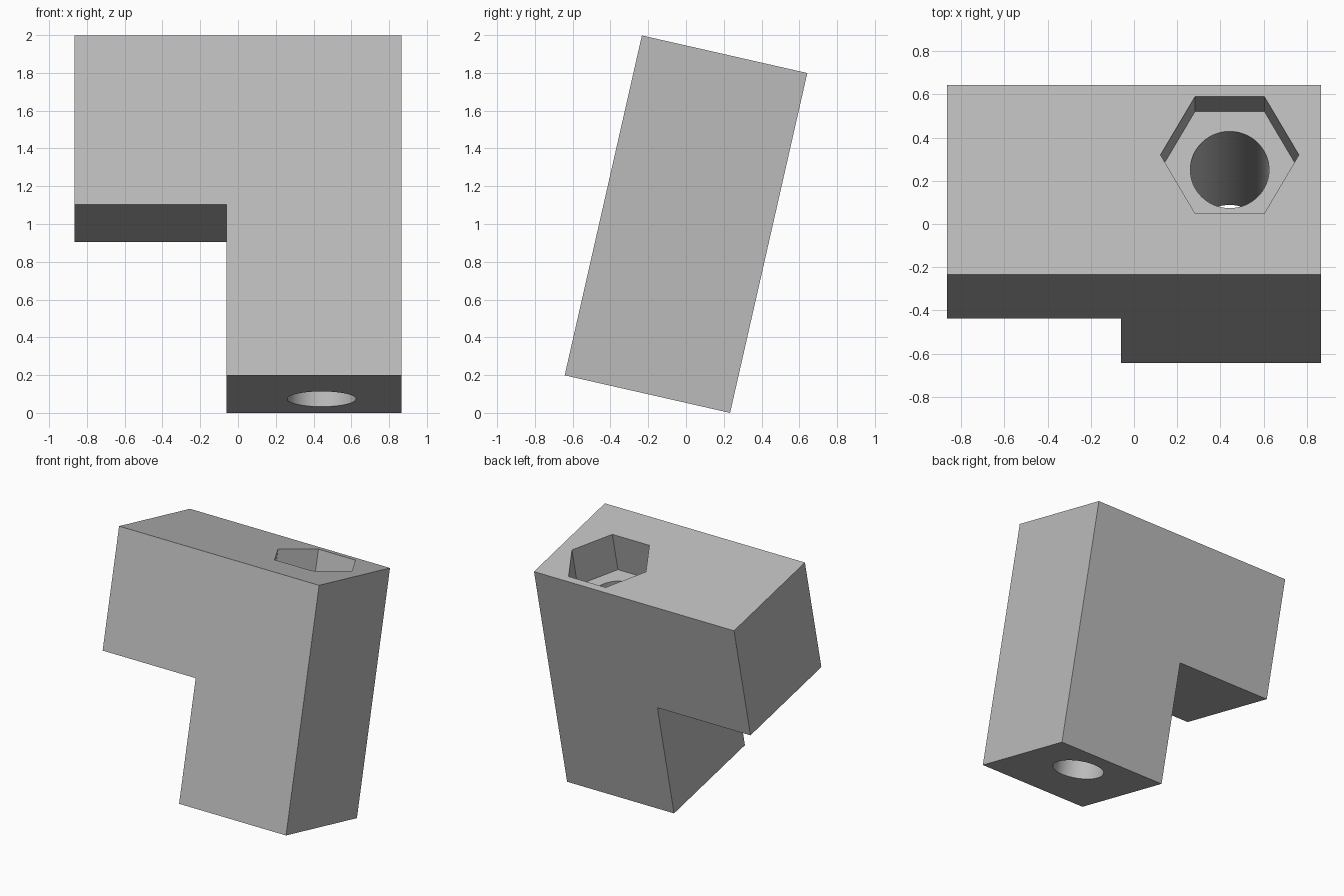
import bpy, bmesh, math
from mathutils import Matrix, Vector

cube = bpy.data.objects.get("Cube")
if cube:
    bpy.data.objects.remove(cube, do_unlink=True)

DEPTH, HEIGHT = 0.898, 1.845
HALF_X, NOTCH_X, NOTCH_Z = 0.865, -0.06, 0.927
HOLE_X, HOLE_Y = 0.4425, 0.118
POCKET_DEPTH = 0.31
TILT = math.radians(-12.8)

grey = bpy.data.materials.new("plain grey")
grey.use_nodes = True
colour = (0.5, 0.5, 0.5, 1)
grey.diffuse_color = colour
grey.node_tree.nodes["Principled BSDF"].inputs["Base Color"].default_value = colour


def add_object(name, bm):
    bmesh.ops.recalc_face_normals(bm, faces=bm.faces)
    mesh = bpy.data.meshes.new(name)
    bm.to_mesh(mesh)
    bm.free()
    mesh.materials.append(grey)
    obj = bpy.data.objects.new(name, mesh)
    bpy.context.collection.objects.link(obj)
    return obj


def prism_cutter(name, sides, radius, low, high):
    """Upright prism on the bolt axis, first corner towards +x."""
    bm = bmesh.new()
    ring = [bm.verts.new((HOLE_X + radius * math.cos(a), HOLE_Y + radius * math.sin(a), low))
            for a in (math.tau * i / sides for i in range(sides))]
    face = bm.faces.new(ring)
    new = bmesh.ops.extrude_face_region(bm, geom=[face])["geom"]
    bmesh.ops.translate(bm, vec=Vector((0, 0, high - low)),
                        verts=[v for v in new if isinstance(v, bmesh.types.BMVert)])
    obj = add_object(name, bm)
    obj.hide_render = True
    return obj


# L-shaped block, extruded front to back
profile = [(NOTCH_X, 0), (HALF_X, 0), (HALF_X, HEIGHT), (-HALF_X, HEIGHT),
           (-HALF_X, NOTCH_Z), (NOTCH_X, NOTCH_Z)]
bm = bmesh.new()
outline = bm.faces.new([bm.verts.new((x, -DEPTH / 2, z)) for x, z in profile])
new = bmesh.ops.extrude_face_region(bm, geom=[outline])["geom"]
bmesh.ops.translate(bm, vec=Vector((0, DEPTH, 0)),
                    verts=[v for v in new if isinstance(v, bmesh.types.BMVert)])
block = add_object("bracket_block", bm)

# Hexagonal nut pocket and round bolt hole
cutters = [prism_cutter("nut_pocket_cutter", 6, 0.32, HEIGHT - POCKET_DEPTH, HEIGHT + 0.2),
           prism_cutter("bolt_hole_cutter", 64, 0.182, -0.2, HEIGHT - POCKET_DEPTH / 2)]
bpy.ops.object.select_all(action="DESELECT")
block.select_set(True)
bpy.context.view_layer.objects.active = block
for cutter in cutters:
    mod = block.modifiers.new(cutter.name, "BOOLEAN")
    mod.operation = "DIFFERENCE"
    mod.solver = "EXACT"
    mod.object = cutter
    bpy.ops.object.modifier_apply(modifier=mod.name)
    bpy.data.objects.remove(cutter, do_unlink=True)

# Lean the block back, then centre it and stand it on the ground
block.data.transform(Matrix.Rotation(TILT, 4, "X"))
ys = [v.co.y for v in block.data.vertices]
lowest = min(v.co.z for v in block.data.vertices)
block.data.transform(Matrix.Translation((0, -(min(ys) + max(ys)) / 2, -lowest)))
bpy.ops.object.shade_smooth_by_angle(angle=math.radians(30))
